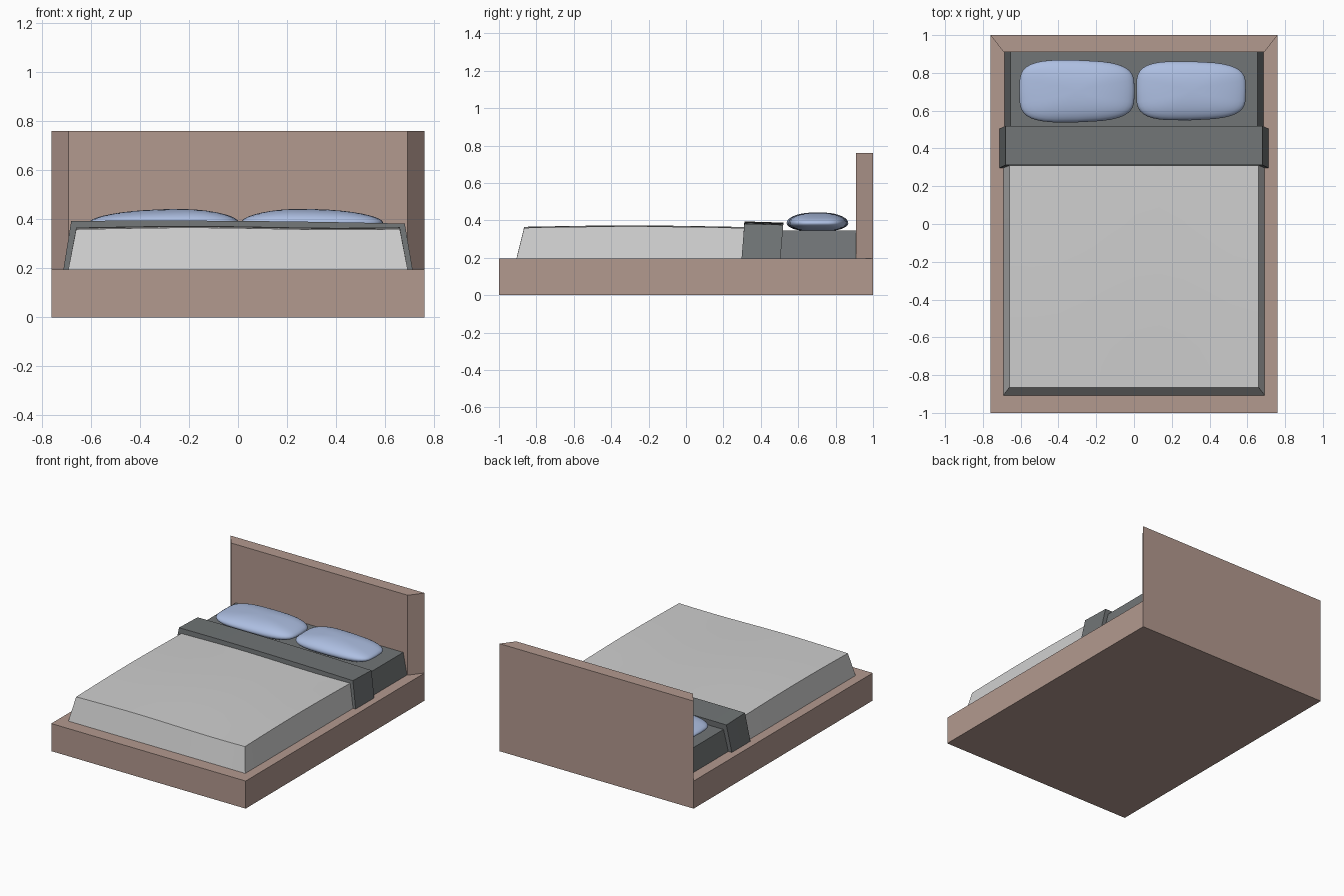
import bpy, bmesh, math

if "Cube" in bpy.data.objects:
    bpy.data.objects.remove(bpy.data.objects["Cube"])


def material(name, rgb):
    m = bpy.data.materials.new(name)
    m.diffuse_color = (*rgb, 1)
    m.use_nodes = True
    m.node_tree.nodes["Principled BSDF"].inputs["Base Color"].default_value = m.diffuse_color
    return m


WOOD = material("pinkish wood", (0.45, 0.32, 0.275))
DARK = material("dark grey fabric", (0.165, 0.178, 0.182))
LIGHT = material("light grey fabric", (0.62, 0.62, 0.62))
BLUE = material("pale blue fabric", (0.42, 0.52, 0.76))


def finish(name, bm, mat, smooth=None):
    bmesh.ops.recalc_face_normals(bm, faces=bm.faces)
    me = bpy.data.meshes.new(name)
    bm.to_mesh(me)
    bm.free()
    ob = bpy.data.objects.new(name, me)
    bpy.context.collection.objects.link(ob)
    me.materials.append(mat)
    if smooth:
        bpy.ops.object.select_all(action='DESELECT')
        ob.select_set(True)
        bpy.context.view_layer.objects.active = ob
        bpy.ops.object.shade_smooth_by_angle(angle=math.radians(smooth))
    return ob


def prism(name, outline, z0, z1, mat):
    bm = bmesh.new()
    f = bm.faces.new([bm.verts.new((x, y, z0)) for x, y in outline])
    ext = bmesh.ops.extrude_face_region(bm, geom=[f], use_keep_orig=True)["geom"]
    for v in ext:
        if isinstance(v, bmesh.types.BMVert):
            v.co.z = z1
    return finish(name, bm, mat)


def draped_slab(name, top, bottom, height, z0, mat, nx=10, ny=12):
    """Soft-topped slab with sloping sides; rectangles are (x half, y min, y max)."""
    bm = bmesh.new()

    def point(rect, u, v):
        return (2 * u - 1) * rect[0], rect[1] + v * (rect[2] - rect[1])
    rim = {}
    grid = {}
    for i in range(nx + 1):
        for j in range(ny + 1):
            x, y = point(top, i / nx, j / ny)
            grid[i, j] = bm.verts.new((x, y, height(x, y)))
    for i in range(nx):
        for j in range(ny):
            bm.faces.new((grid[i, j], grid[i + 1, j], grid[i + 1, j + 1], grid[i, j + 1]))
    loop = [(i, 0) for i in range(nx)] + [(nx, j) for j in range(ny)]
    loop += [(i, ny) for i in range(nx, 0, -1)] + [(0, j) for j in range(ny, 0, -1)]
    for k in loop:
        rim[k] = bm.verts.new((*point(bottom, k[0] / nx, k[1] / ny), z0))
    for a, b in zip(loop, loop[1:] + loop[:1]):
        bm.faces.new((grid[a], rim[a], rim[b], grid[b]))
    bm.faces.new([rim[k] for k in loop])
    return finish(name, bm, mat, 30)


def pillow(name, cx, cy, hx, hy, peak, droop):
    """Squarish cushion, tallest at x = peak, thinner towards its outer end."""
    bm = bmesh.new()
    bmesh.ops.create_uvsphere(bm, u_segments=36, v_segments=18, radius=1)

    def power(c, e):
        return math.copysign(abs(c) ** e, c)
    for v in bm.verts:
        r = min(1, math.hypot(v.co.x, v.co.y))
        t = math.atan2(v.co.y, v.co.x)
        w = r ** 0.8
        x = power(math.cos(t), 0.5) * w
        y = power(math.sin(t), 0.5) * w
        y *= 1 - 0.08 * (x - 0.3 * droop) ** 2
        s = (x * hx + cx - peak) / (2 * hx)
        lift = 0.058 * (1 - 0.45 * min(1, abs(s)) ** 1.5)
        z = 0.385 + (lift * v.co.z if v.co.z > 0 else 0.045 * v.co.z)
        v.co = (cx + x * hx, cy + y * hy, z)
    return finish(name, bm, BLUE, 60)


# Bed frame and headboard with bevelled ends
prism("bed_base", [(-.76, -1), (.76, -1), (.76, 1), (-.76, 1)], 0, 0.195, WOOD)
prism("headboard", [(-.69, .91), (.69, .91), (.76, 1), (-.76, 1)], 0.195, 0.76, WOOD)

# Mattress
draped_slab("mattress", (0.655, -0.84, 0.91), (0.685, -0.88, 0.91),
            lambda x, y: 0.347, 0.194, DARK, 2, 2)

# Blanket with gentle waves
draped_slab("blanket", (0.66, -0.865, 0.42), (0.692, -0.907, 0.42),
            lambda x, y: 0.363 + 0.006 * math.cos(3.2 * (y + 0.3)) + 0.004 * math.cos(5 * x + 1.0),
            0.194, LIGHT)

# Folded-over band of the blanket
draped_slab("blanket_fold", (0.68, 0.312, 0.52), (0.712, 0.297, 0.505),
            lambda x, y: 0.390 - 0.008 * x - 0.03 * (y - 0.41) - 0.012 * x * x,
            0.194, DARK, 10, 3)

# Pillows
pillow("pillow_left", -0.302, 0.703, 0.305, 0.166, -0.18, -1)
pillow("pillow_right", 0.302, 0.705, 0.29, 0.157, 0.22, -1)
